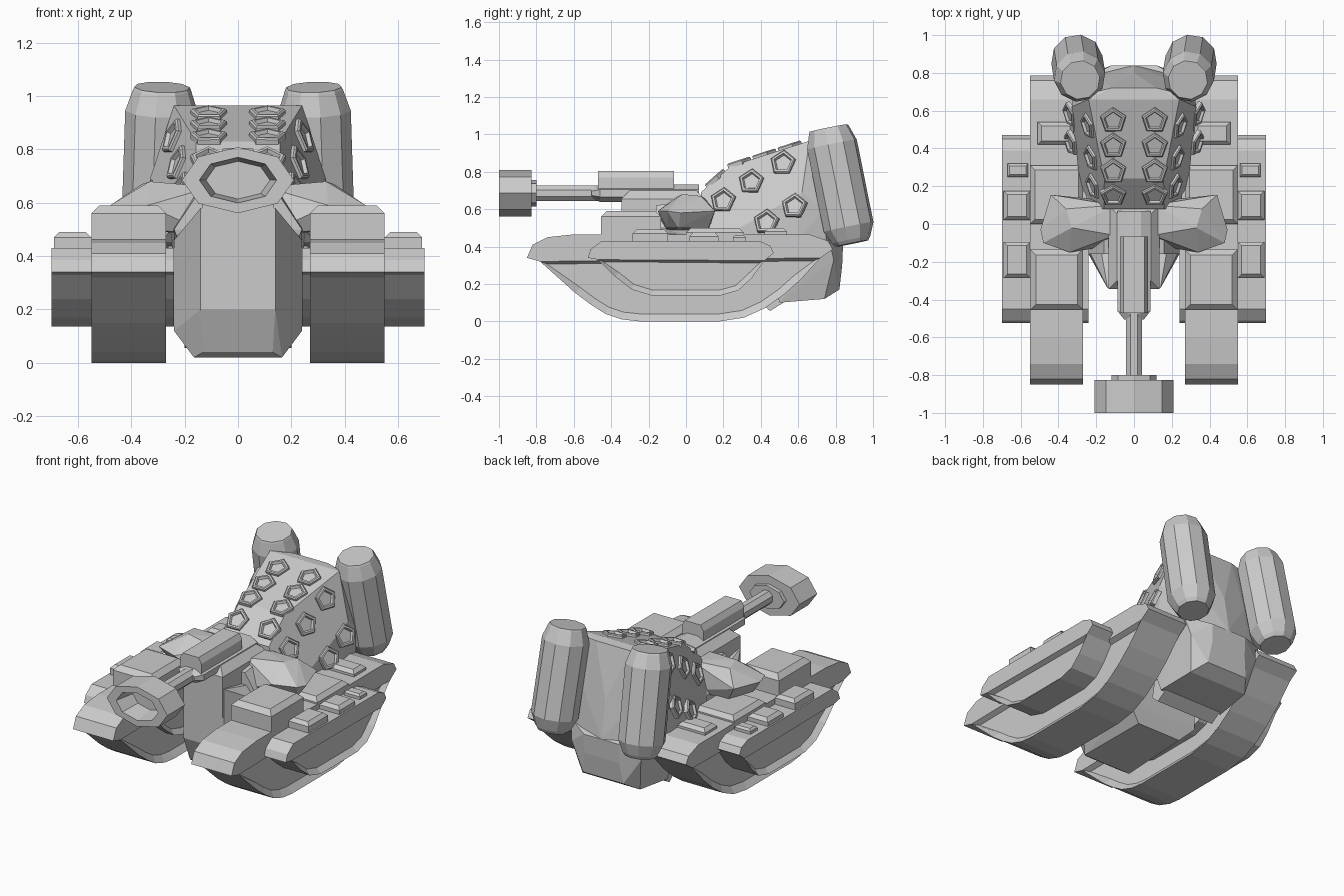
import bpy, bmesh, math
from mathutils import Vector, Matrix

if "Cube" in bpy.data.objects:
    bpy.data.objects.remove(bpy.data.objects["Cube"])

grey = bpy.data.materials.new("armour_grey")
grey.diffuse_color = (0.6, 0.6, 0.6, 1)
grey.use_nodes = True
grey.node_tree.nodes["Principled BSDF"].inputs["Base Color"].default_value = grey.diffuse_color


def finish(name, bm, pair=False):
    bmesh.ops.recalc_face_normals(bm, faces=bm.faces)
    me = bpy.data.meshes.new(name)
    bm.to_mesh(me)
    bm.free()
    me.materials.append(grey)
    ob = bpy.data.objects.new(name, me)
    bpy.context.collection.objects.link(ob)
    if pair:
        ob.modifiers.new("mirror", 'MIRROR')
    return ob


def hull(name, pts, sym=False, pair=False):
    """Convex solid round points; sym reflects the points, pair mirrors the object."""
    if sym:
        pts = pts + [(-x, y, z) for x, y, z in pts if abs(x) > 1e-5]
    bm = bmesh.new()
    for p in pts:
        bm.verts.new(p)
    r = bmesh.ops.convex_hull(bm, input=bm.verts[:])
    junk = [v for v in bm.verts if not v.link_faces]
    bmesh.ops.delete(bm, geom=junk, context='VERTS')
    bmesh.ops.dissolve_limit(bm, angle_limit=0.03, verts=bm.verts[:], edges=bm.edges[:])
    return finish(name, bm, pair)


def block(name, x0, x1, y0, y1, z0, z1, c=0.03, pair=False):
    """Box with a chamfered top."""
    pts = []
    for x, sx in ((x0, 1), (x1, -1)):
        for y, sy in ((y0, 1), (y1, -1)):
            pts += [(x, y, z0), (x, y, z1 - c), (x + sx * c, y + sy * c, z1)]
    return hull(name, pts, pair=pair)


def prism(name, profile, x0, x1, rim=0):
    """Side profile (y, z) extruded along x, with optional sunken side panels."""
    bm = bmesh.new()
    a = [bm.verts.new((x0, y, z)) for y, z in profile]
    b = [bm.verts.new((x1, y, z)) for y, z in profile]
    n = len(profile)
    ends = [bm.faces.new(a), bm.faces.new(b[::-1])]
    for i in range(n):
        j = (i + 1) % n
        bm.faces.new((a[i], b[i], b[j], a[j]))
    bmesh.ops.recalc_face_normals(bm, faces=bm.faces)
    if rim:
        bmesh.ops.inset_individual(bm, faces=ends, thickness=rim, depth=-0.03)
    return finish(name, bm, True)


def lathe(name, rings, sides, mat, sx=1, sz=1, pair=False, phase=0):
    """Stack of (height, radius) rings along local z, capped at both ends."""
    bm = bmesh.new()
    loops = []
    for h, r in rings:
        loops.append([bm.verts.new(mat @ Vector((
            sx * r * math.cos(phase + i * math.tau / sides),
            sz * r * math.sin(phase + i * math.tau / sides), h))) for i in range(sides)])
    for a, b in zip(loops, loops[1:]):
        for i in range(sides):
            j = (i + 1) % sides
            bm.faces.new((a[i], a[j], b[j], b[i]))
    bm.faces.new(loops[0])
    bm.faces.new(loops[-1])
    return finish(name, bm, pair)


# main tracks and their fenders
prism("main_track", [(-.78, .32), (-.59, .15), (-.51, .09), (-.43, .04), (-.34, .01), (-.25, 0), (.18, 0),
                     (.31, .02), (.42, .07), (.52, .14), (.61, .22), (.72, .34)], .27, .55, .04)
prism("main_fender", [(-.78, .32), (-.85, .34), (-.82, .41), (-.74, .45), (-.6, .465), (.66, .465),
                      (.76, .43), (.785, .385), (.72, .34)], .27, .55)
# smaller side tracks run through the main tracks and show on both sides
prism("side_track", [(-.47, .33), (-.38, .24), (-.29, .17), (-.18, .137), (.18, .137), (.28, .165),
                     (.35, .23), (.42, .325)], .24, .70, .03)
prism("side_fender", [(-.47, .33), (-.525, .34), (-.51, .385), (-.45, .43), (.39, .43), (.45, .405),
                      (.47, .365), (.42, .325)], .24, .70)

# boxes on the fenders
for i, (x0, x1, y0, y1, z0, z1, c) in enumerate([
        (.27, .55, -.455, -.135, .44, .59, .03), (.27, .55, 0, .31, .44, .50, .025),
        (.32, .51, .42, .54, .44, .50, .02), (.55, .69, -.285, -.095, .4, .49, .02),
        (.55, .69, .02, .175, .4, .475, .02), (.56, .67, .25, .32, .4, .46, .012)]):
    block("fender_box_%d" % i, x0, x1, y0, y1, z0, z1, c, True)

# hull between the tracks
hull("front_hull", [(.14, -.34, .58), (.14, -.34, .2), (.13, -.27, .04), (.165, -.24, .02),
                    (.24, -.16, .12), (.24, -.14, .46), (.24, .25, .46), (.24, .25, .12),
                    (.15, .22, .03)], sym=True)
hull("rear_hull", [(.265, .40, .45), (.265, .76, .45), (.12, .84, .42), (.24, .79, .33), (.12, .835, .3),
                   (.22, .50, .10), (.2, .74, .12), (.14, .82, .17)], sym=True)
hull("belly_hook", [(.2, .40, .10), (.2, .45, .055), (.2, .52, .10), (.2, .42, .2), (.2, .5, .2)], sym=True)

# turret front, neck and shoulders
block("turret_front", -.135, .135, -.345, .1, .4, .70, .045)
hull("turret_neck", [(.24, -.16, .5), (.16, -.16, .62), (.26, .3, .5), (.16, .12, .66),
                     (.2, -.14, .4), (.24, .3, .4)], sym=True)
hull("shoulder", [(.10, -.11, .48), (.10, -.06, .66), (.10, .10, .66), (.10, .12, .48),
                  (.34, -.15, .59), (.33, -.02, .68), (.36, .08, .67), (.44, .155, .59),
                  (.38, .12, .50), (.34, -.10, .50), (.495, -.03, .58), (.48, -.1, .59),
                  (.44, -.04, .50)], pair=True)


# launcher pod: its side is the plane x = side(y, z)
def side(y, z):
    return .24 + .317 * (y - .66) - .373 * (z - .965)


def top(y):
    return .69 + .875 * (y - .08) if y < .24 else .83 + .321 * (y - .24)


pod = [(side(y, z), y, z) for y, z in ((.08, .58), (.08, .69), (.24, .83), (.66, .965), (.62, .69), (.2, .45))]
hull("launcher_pod", pod + [(.32, .6, .44), (.20, .70, .955), (.12, .72, .96), (.31, .74, .60), (.29, .75, .42),
                            (.17, .80, .42), (0, .84, .42), (0, .80, .65), (.17, .77, .66)], sym=True)


# pentagonal launch cells
def cell(name, loc, normal, r=.072):
    q = Vector(normal).to_track_quat('Z', 'Y').to_matrix().to_4x4()
    lathe(name, [(-.01, r), (.012, r), (.018, r * .9), (.018, r * .72), (.004, r * .62)], 5,
          Matrix.Translation(loc) @ q, pair=True, phase=.3)


for y in (.155, .28, .415, .55):
    cell("top_cell", (.11, y, top(y)), (0, -.875 if y < .24 else -.321, 1))
for y, z in ((.2, .645), (.43, .53), (.35, .745), (.52, .845), (.58, .615)):
    cell("side_cell", (min(side(y, z), .335), y, z), (1, -.317, .373))

# tilted rear canisters
axis = Vector((-.02, -.125, .62))
m = Matrix.Translation((.295, .825, .725)) @ axis.to_track_quat('Z', 'Y').to_matrix().to_4x4()
lathe("canister", [(-.315, .09), (-.295, .105), (-.225, .137), (.225, .137), (.305, .11), (.315, .105)],
      10, m, pair=True)

# gun: local z points forward (-y)
gun = Matrix.Translation((0, 0, .685)) @ Matrix.Rotation(math.pi / 2, 4, 'X')
lathe("barrel", [(.4, .045), (.84, .045)], 8, gun, phase=math.pi / 8)
lathe("barrel_collar", [(.8, .12), (.84, .12)], 8, gun, sz=.6)
lathe("muzzle", [(.825, .21), (1.0, .21), (1.0, .145), (.87, .12)], 8, gun, sz=.59)
lathe("sleeve_base", [(-.07, .1), (.46, .1), (.505, .06)], 8, gun, sx=.95, sz=.5, phase=math.pi / 8)
hull("gun_sleeve", [(x, y, z) for y in (-.47, -.065) for x, z in ((.075, .66), (.075, .77), (.055, .805))], sym=True)
